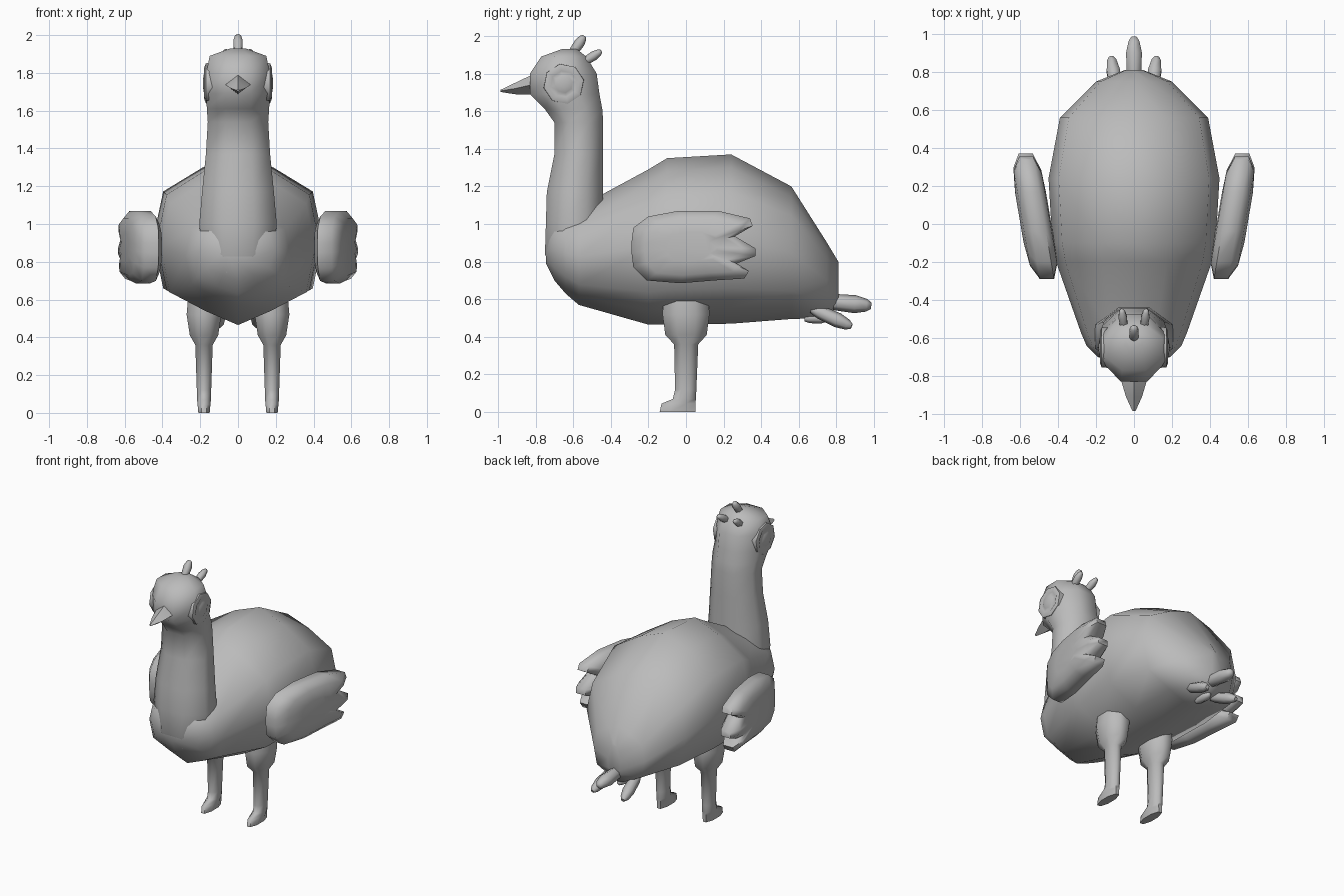
import bpy, bmesh, math
from mathutils import Vector

cube = bpy.data.objects.get("Cube")
if cube:
    bpy.data.objects.remove(cube, do_unlink=True)

GREY = (0.5, 0.5, 0.5, 1)
mat = bpy.data.materials.new("plain_grey")
mat.use_nodes = True
mat.diffuse_color = GREY
bsdf = next(n for n in mat.node_tree.nodes if n.type == "BSDF_PRINCIPLED")
bsdf.inputs["Base Color"].default_value = GREY


def loft(name, rings, sharp=60):
    """Skin a list of equal-length point rings and cap both ends."""
    bm = bmesh.new()
    loops = [[bm.verts.new(p) for p in ring] for ring in rings]
    n = len(loops[0])
    for a, b in zip(loops, loops[1:]):
        for i in range(n):
            j = (i + 1) % n
            bm.faces.new((a[i], a[j], b[j], b[i]))
    bm.faces.new(loops[0])
    bm.faces.new(loops[-1])
    bmesh.ops.recalc_face_normals(bm, faces=bm.faces)
    mesh = bpy.data.meshes.new(name)
    bm.to_mesh(mesh)
    bm.free()
    mesh.materials.append(mat)
    mesh.shade_smooth()
    mesh.set_sharp_from_angle(angle=math.radians(sharp))
    obj = bpy.data.objects.new(name, mesh)
    bpy.context.collection.objects.link(obj)
    return obj


def circle(n, turn=0.0):
    return [(math.cos(t), math.sin(t)) for t in
            (2 * math.pi * (i + turn) / n for i in range(n))]


def upright_ring(z, front, back, half, x=0.0):
    """Octagon at height z whose flat sides touch the given extents."""
    k = 1 / math.cos(math.pi / 8)
    mid, depth = (front + back) / 2, (back - front) / 2
    return [(x + c * k * half, mid + s * k * depth, z) for c, s in circle(8, 0.5)]


def feather(name, start, end, radius):
    """Small six-sided blunt spike."""
    start, end = Vector(start), Vector(end)
    axis = (end - start).normalized()
    u = axis.cross(Vector((1, 0, 0))).normalized()
    v = axis.cross(u)
    rings = [[start.lerp(end, t) + (u * c + v * s) * radius * r for c, s in circle(6)]
             for t, r in ((0, 0.6), (0.2, 0.9), (0.65, 1), (0.9, 0.7), (1, 0.35))]
    return loft(name, rings)


# Body: keeled cross-section swept from chest to rump
half_section = [(0, 0), (0.42, 0.09), (0.88, 0.21), (1, 0.5), (0.88, 0.78), (0.42, 0.92), (0, 1)]
section = half_section + [(-x, z) for x, z in half_section[-2:0:-1]]
body = [  # y, bottom, top, half width
    (-0.745, 0.79, 0.92, 0.08), (-0.70, 0.70, 1.02, 0.19), (-0.64, 0.63, 1.06, 0.25),
    (-0.57, 0.57, 1.09, 0.28), (-0.2, 0.465, 1.29, 0.41), (-0.1, 0.465, 1.35, 0.43),
    (0.24, 0.47, 1.37, 0.45), (0.56, 0.495, 1.2, 0.39), (0.75, 0.5, 0.9, 0.2),
    (0.81, 0.57, 0.8, 0.05)]
loft("body", [[(x * w, y, lo + z * (hi - lo)) for x, z in section] for y, lo, hi, w in body])

# Neck and head in one column
neck = [(0.74, -0.71, -0.42, 0.15), (0.84, -0.75, -0.43, 0.19), (1.0, -0.745, -0.44, 0.205),
        (1.17, -0.74, -0.44, 0.19), (1.37, -0.70, -0.44, 0.17), (1.54, -0.70, -0.44, 0.16),
        (1.61, -0.75, -0.445, 0.165), (1.69, -0.83, -0.46, 0.168), (1.8, -0.83, -0.475, 0.168),
        (1.89, -0.77, -0.53, 0.15), (1.93, -0.66, -0.58, 0.04)]
loft("neck_and_head", [upright_ring(*r) for r in neck])

# Beak
beak = [(-0.78, 1.74, 0.07, 0.055), (-0.83, 1.738, 0.066, 0.05),
        (-0.91, 1.72, 0.042, 0.03), (-0.985, 1.708, 0.008, 0.006)]
loft("beak", [[(c * w, y, z + s * h) for c, s in circle(4)] for y, z, w, h in beak])

# Crest and tail feathers on the centre line
feather("crest_middle", (0, -0.61, 1.9), (0, -0.54, 2.0), 0.028)
feather("tail_middle", (0, 0.74, 0.59), (0, 0.985, 0.565), 0.048)
feather("tail_root", (0, 0.63, 0.5), (0, 0.76, 0.5), 0.03)

# Paired parts
wing_outline = [(-0.29, 0.9), (-0.28, 0.98), (-0.2, 1.04), (-0.04, 1.07), (0.17, 1.07),
                (0.34, 1.03), (0.355, 0.99), (0.26, 0.935), (0.37, 0.87), (0.37, 0.83),
                (0.27, 0.79), (0.335, 0.75), (0.31, 0.71), (0.15, 0.7), (-0.03, 0.685),
                (-0.21, 0.7), (-0.28, 0.77), (-0.29, 0.85)]
wing_layers = [(-0.075, 0.4), (-0.07, 0.75), (-0.04, 1), (0.035, 1), (0.075, 0.78), (0.088, 0.4)]
leg = [(0, -0.14, 0.05, 0.03), (0.045, -0.13, 0.05, 0.034), (0.07, -0.07, 0.053, 0.037),
       (0.12, -0.058, 0.055, 0.038), (0.36, -0.063, 0.065, 0.046), (0.41, -0.11, 0.11, 0.075),
       (0.52, -0.125, 0.125, 0.092), (0.6, -0.12, 0.12, 0.085)]
eye = [(0.12, 0.11), (0.17, 0.108), (0.179, 0.085), (0.171, 0.07), (0.181, 0.048), (0.186, 0.02)]

for side, s in (("left", 1), ("right", -1)):
    # Wing: layered outline, swung outward to the rear
    rings = []
    for offset, k in wing_layers:
        pts = [(0.03 + (y - 0.03) * k, 0.88 + (z - 0.88) * k) for y, z in wing_outline]
        rings.append([(s * (0.51 + 0.17 * y + offset), y, z) for y, z in pts])
    loft(side + "_wing", rings)
    # Leg with foot
    loft(side + "_leg", [upright_ring(*r, x=s * 0.18) for r in leg])
    # Eye: rimmed disc with a domed centre
    loft(side + "_eye", [[(s * x, -0.65 + c * r, 1.745 + q * r) for c, q in circle(8, 0.25)]
                         for x, r in eye])
    # Side feathers
    feather(side + "_crest", (s * 0.05, -0.56, 1.85), (s * 0.065, -0.45, 1.92), 0.025)
    feather(side + "_tail", (s * 0.09, 0.67, 0.55), (s * 0.12, 0.88, 0.455), 0.04)
